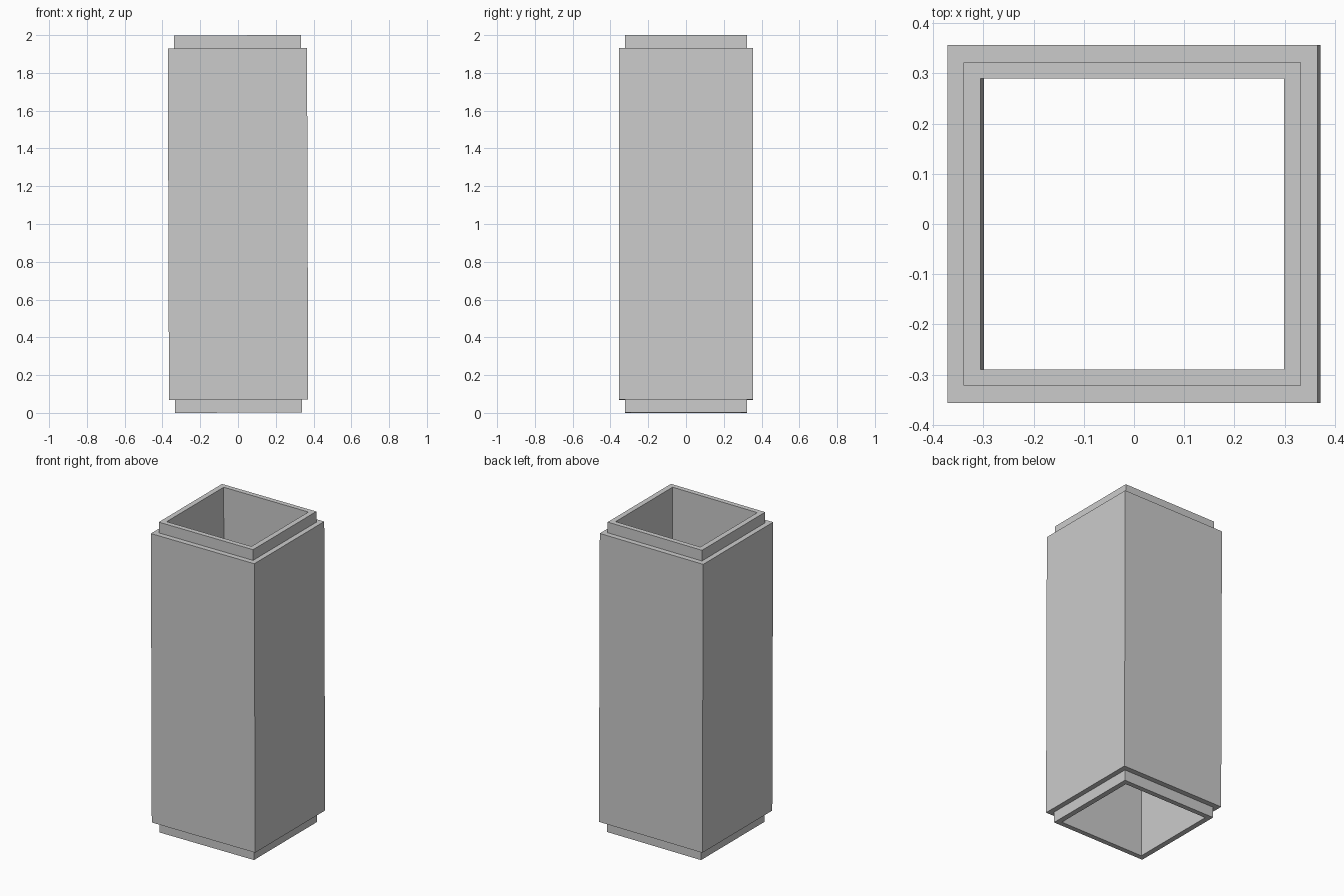
import bpy, bmesh
from mathutils import Matrix

default = bpy.data.objects.get("Cube")
if default:
    bpy.data.objects.remove(default, do_unlink=True)

# Plain grey finish
grey = bpy.data.materials.new("plain_grey")
grey.use_nodes = True
colour = (0.6, 0.6, 0.6, 1)
grey.diffuse_color = colour
grey.node_tree.nodes["Principled BSDF"].inputs["Base Color"].default_value = colour

# Half sizes in x and y of each square outline
outer, collar, bore = (0.3685, 0.356), (0.336, 0.322), (0.302, 0.29)
half_height, body_half = 0.999, 0.93
lean = -0.0033

# Closed wall profile: down the outside, up through the bore
profile = [(collar, half_height), (collar, body_half), (outer, body_half),
           (outer, -body_half), (collar, -body_half), (collar, -half_height),
           (bore, -half_height), (bore, half_height)]
corners = [(-1, -1), (1, -1), (1, 1), (-1, 1)]

# Sweep the profile around the four corners
bm = bmesh.new()
rings = [[bm.verts.new((sx * size[0], sy * size[1], z)) for sx, sy in corners]
         for size, z in profile]
for i, ring in enumerate(rings):
    below = rings[(i + 1) % len(rings)]
    for j in range(4):
        k = (j + 1) % 4
        bm.faces.new((ring[j], below[j], below[k], ring[k]))
bmesh.ops.recalc_face_normals(bm, faces=bm.faces)

# Slight lean, then rest the lowest corner on the ground
bmesh.ops.rotate(bm, verts=bm.verts, cent=(0, 0, 0), matrix=Matrix.Rotation(lean, 3, "Y"))
lowest = min(v.co.z for v in bm.verts)
bmesh.ops.translate(bm, verts=bm.verts, vec=(0, 0, -lowest))

mesh = bpy.data.meshes.new("square_duct")
bm.to_mesh(mesh)
bm.free()
mesh.materials.append(grey)
duct = bpy.data.objects.new("square_duct", mesh)
bpy.context.collection.objects.link(duct)
